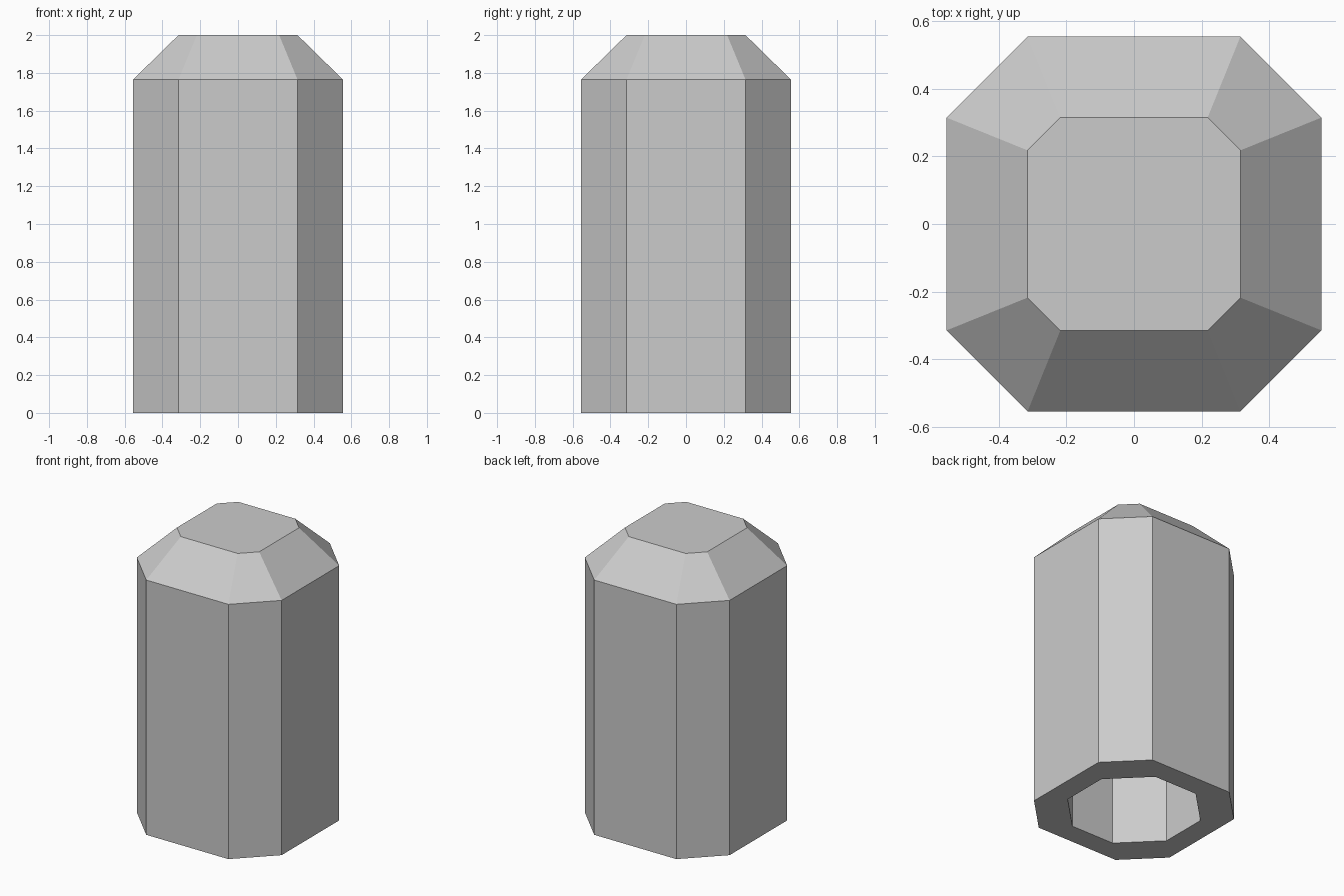
import bpy
import bmesh

if "Cube" in bpy.data.objects:
    bpy.data.objects.remove(bpy.data.objects["Cube"])


def octagon(bm, half, corner, z):
    """Ring of a square with its corners cut off."""
    pts = [(half, -corner), (half, corner), (corner, half), (-corner, half),
           (-half, corner), (-half, -corner), (-corner, -half), (corner, -half)]
    return [bm.verts.new((x, y, z)) for x, y in pts]


# Ring profile: inner ceiling, down the cavity, across the rim, up the outside
profile = [
    (0.165, 0.07, 1.85),
    (0.405, 0.165, 1.61),
    (0.405, 0.165, 0.0),
    (0.555, 0.315, 0.0),
    (0.555, 0.315, 1.765),
    (0.315, 0.218, 2.0),
]

# Hollow chamfered cap, open at the bottom
bm = bmesh.new()
rings = [octagon(bm, *p) for p in profile]
for low, high in zip(rings, rings[1:]):
    for i in range(8):
        j = (i + 1) % 8
        bm.faces.new((low[i], low[j], high[j], high[i]))
bm.faces.new(rings[0])
bm.faces.new(rings[-1])
bmesh.ops.recalc_face_normals(bm, faces=bm.faces)

mesh = bpy.data.meshes.new("hollow_cap")
bm.to_mesh(mesh)
bm.free()
bpy.context.collection.objects.link(bpy.data.objects.new("hollow_cap", mesh))
